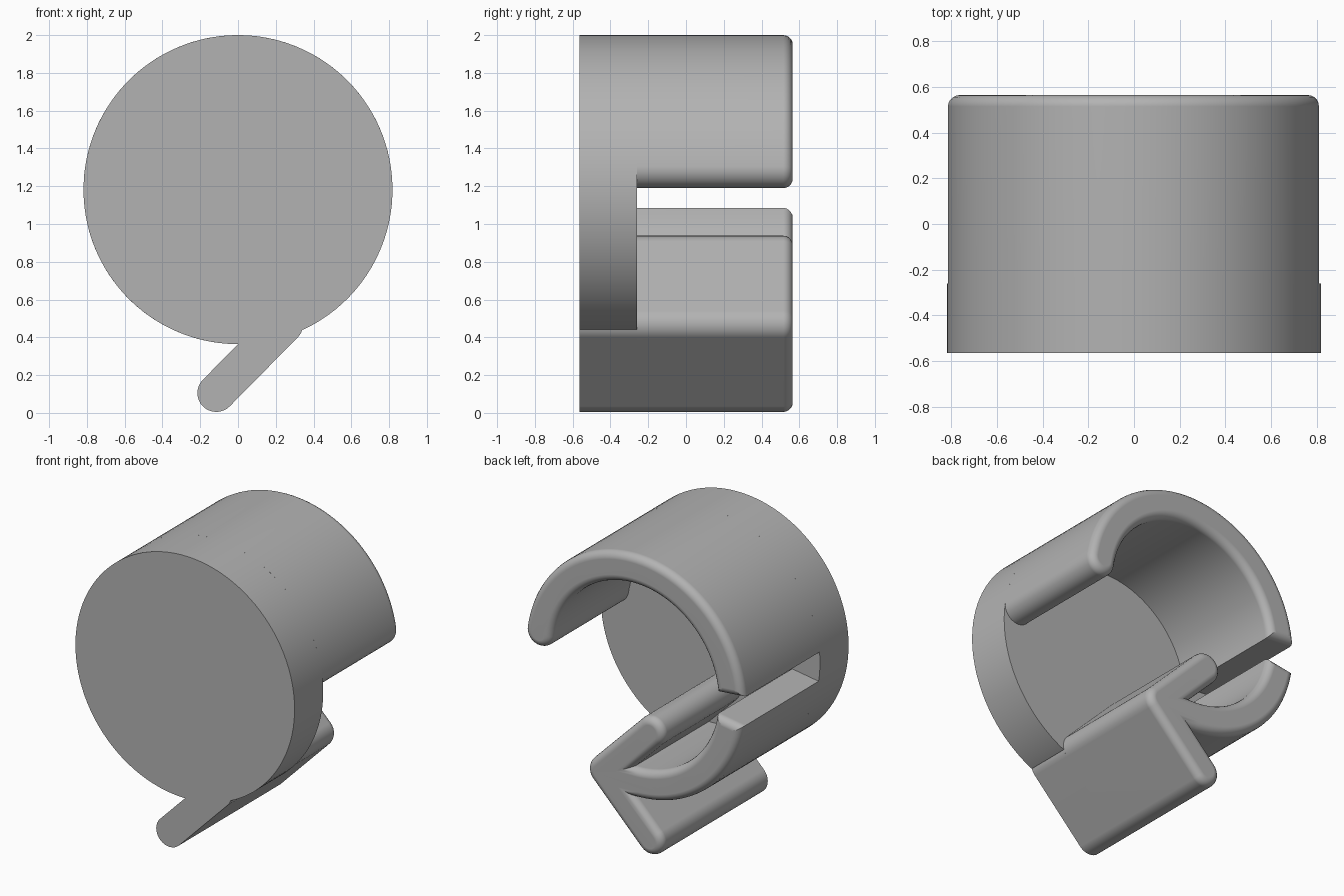
import bpy
import bmesh
from math import cos, sin, radians

cube = bpy.data.objects.get("Cube")
if cube:
    bpy.data.objects.remove(cube)

grey = bpy.data.materials.new("plain grey")
grey.use_nodes = True
GREY = (0.45, 0.45, 0.45, 1)
grey.diffuse_color = GREY
grey.node_tree.nodes["Principled BSDF"].inputs["Base Color"].default_value = GREY

# Main dimensions
FRONT, STEP, BACK = -0.565, -0.26, 0.565
AXIS = (0, 1.182)
OUTER, INNER = 0.818, 0.618
ROUND = 0.1            # half thickness of lever, arm and shell wall
FILLET = 0.05
LEVER_END = (-0.115, 0.105)
CORNER = (0.245, 0.47)
ARM_TIP = (-0.123, 0.838)


def arc(centre, radius, start, end, steps):
    """Points in x and z along an arc, angles in degrees."""
    angles = [radians(start + (end - start) * i / steps) for i in range(steps + 1)]
    return [(centre[0] + radius * cos(a), centre[1] + radius * sin(a)) for a in angles]


def extrude_outline(name, outline, y0, y1, fillet=0):
    """Solid from an outline, with an optional rounded back edge."""
    bm = bmesh.new()
    base = bm.faces.new([bm.verts.new((x, y0, z)) for x, z in outline])
    moved = bmesh.ops.extrude_face_region(bm, geom=[base], use_keep_orig=True)["geom"]
    for v in moved:
        if isinstance(v, bmesh.types.BMVert):
            v.co.y = y1
    bmesh.ops.recalc_face_normals(bm, faces=bm.faces)
    if fillet:
        rim = [e for e in bm.edges if all(abs(v.co.y - y1) < 1e-5 for v in e.verts)]
        bmesh.ops.bevel(bm, geom=rim, offset=fillet, offset_type='OFFSET',
                        segments=5, profile=0.5, affect='EDGES', clamp_overlap=False)
        bmesh.ops.recalc_face_normals(bm, faces=bm.faces)
    mesh = bpy.data.meshes.new(name)
    bm.to_mesh(mesh)
    bm.free()
    mesh.materials.append(grey)
    obj = bpy.data.objects.new(name, mesh)
    bpy.context.collection.objects.link(obj)
    bpy.ops.object.select_all(action='DESELECT')
    obj.select_set(True)
    bpy.context.view_layer.objects.active = obj
    bpy.ops.object.shade_smooth_by_angle(angle=radians(30))
    weighted = obj.modifiers.new("flat caps", 'WEIGHTED_NORMAL')
    weighted.keep_sharp = True
    return obj


lever_cap = arc(LEVER_END, ROUND, 135, 315, 16)

# Front disc with the lever running through it
extrude_outline(
    "front_disc",
    arc(AXIS, OUTER, -65, 270, 96) + lever_cap + arc(CORNER, ROUND, -45, -17, 4),
    FRONT, STEP)

# Upper shell: rounded free end on the left, flat radial end at the slot
FREE, SLOT_TOP, SLOT_BOTTOM = 8.65, 175, 189
wall = (OUTER + INNER) / 2
free_end = arc(AXIS, wall, FREE, FREE, 1)[0]
extrude_outline(
    "upper_shell",
    arc(AXIS, OUTER, FREE, SLOT_TOP, 56)
    + arc(AXIS, INNER, SLOT_TOP, FREE, 56)
    + arc(free_end, ROUND, FREE + 180, FREE + 360, 16)[1:-1],
    STEP, BACK, FILLET)

# Lower hook: curved wall, lever and inner arm in one outline
extrude_outline(
    "lower_hook",
    arc(AXIS, OUTER, SLOT_BOTTOM, 270, 30)
    + lever_cap
    + arc(CORNER, ROUND, -45, 45, 10)
    + arc(ARM_TIP, ROUND, 45, 225, 16)
    + arc(AXIS, INNER, 271, SLOT_BOTTOM, 30),
    STEP, BACK, FILLET)
